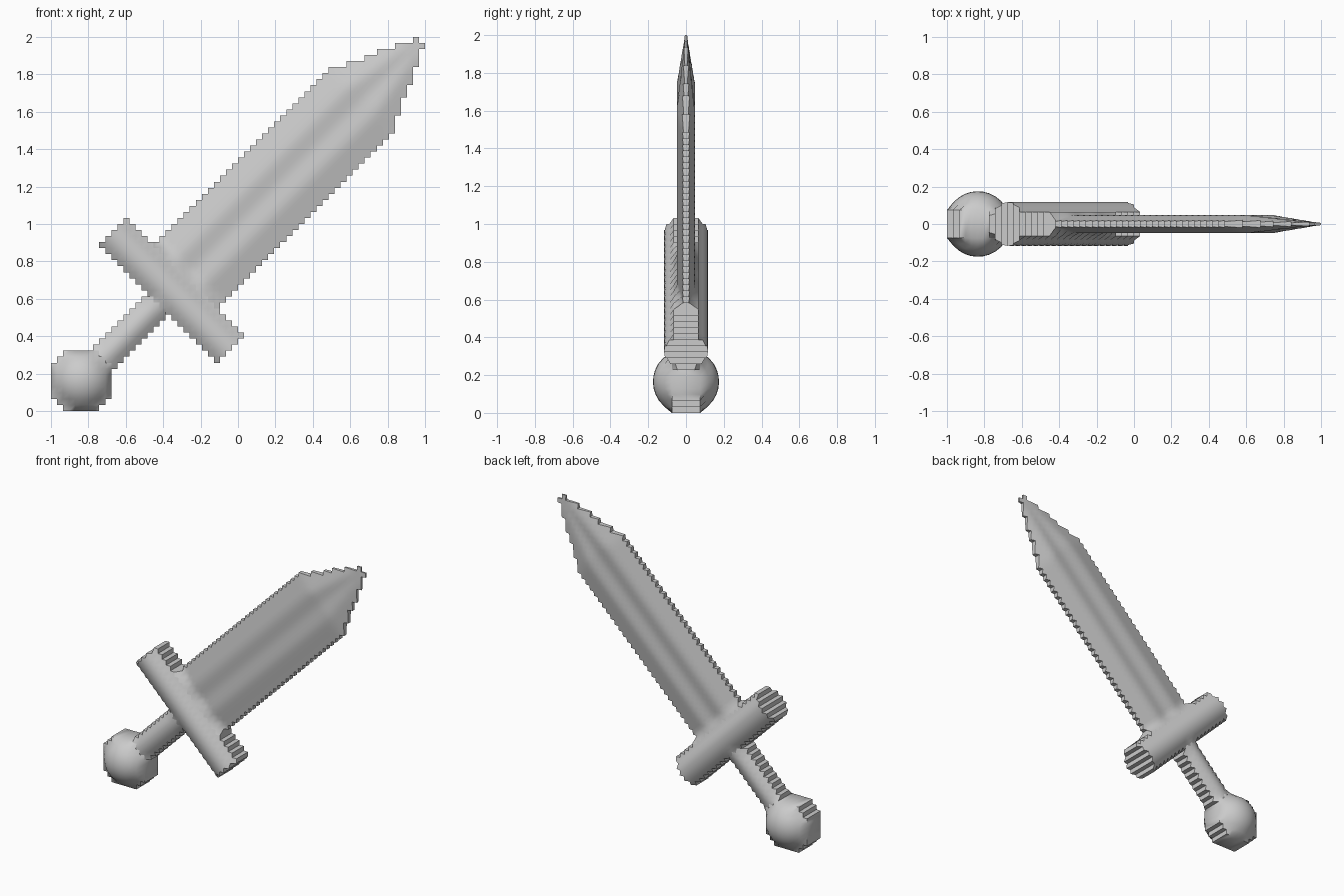
import bpy
import bmesh
from math import sqrt, radians

if "Cube" in bpy.data.objects:
    bpy.data.objects.remove(bpy.data.objects["Cube"], do_unlink=True)

CELLS = 62                 # stepped outline resolution
STEP = 2 / CELLS
POMMEL = (-0.835, 0.165)   # x, z of the ball
BALL = 0.172
GUARD_U = -0.51            # guard position along the sword axis
SHOULDER, TIP = 0.92, 1.38

steel = bpy.data.materials.new("light_grey")
steel.use_nodes = True
steel.diffuse_color = (0.6, 0.6, 0.6, 1)
bsdf = steel.node_tree.nodes["Principled BSDF"]
bsdf.inputs["Base Color"].default_value = (0.6, 0.6, 0.6, 1)
bsdf.inputs["Roughness"].default_value = 0.6


def axis_coords(x, z):
    """Distance along the diagonal sword axis, and across it."""
    return (x + z - 1) / sqrt(2), (z - 1 - x) / sqrt(2)


def dome(radius, d, floor):
    return max(floor, sqrt(max(0, radius * radius - d * d)))


def ball_distance(x, z):
    return sqrt((x - POMMEL[0]) ** 2 + (z - POMMEL[1]) ** 2)


# Outline of each part; m is a margin around it
def in_pommel(x, z, m=0):
    return ball_distance(x, z) < BALL + m


def in_guard(x, z, m=0):
    u, v = axis_coords(x, z)
    return abs(u - GUARD_U) < 0.1 + m and abs(v) < 0.44 + m


def in_grip(x, z, m=0):
    u, v = axis_coords(x, z)
    return -1.15 < u < GUARD_U and abs(v) < 0.08 + m


def in_blade(x, z, m=0):
    u, v = axis_coords(x, z)
    taper = max(0, (u - SHOULDER) / (TIP - SHOULDER))
    return GUARD_U < u < TIP + m and abs(v) < 0.24 - 0.215 * taper + m


# Half thickness of each part
def pommel_height(x, z):
    return dome(0.175, ball_distance(x, z), 0.075)


def guard_height(x, z):
    return dome(0.117, axis_coords(x, z)[0] - GUARD_U, 0.065)


def grip_height(x, z):
    return dome(0.088, axis_coords(x, z)[1], 0.045)


def blade_height(x, z):
    u, v = axis_coords(x, z)
    width = 0.25 - 0.2 * max(0, (u - SHOULDER) / (TIP - SHOULDER))
    t = min(1, abs(v) / max(width, 0.03))
    # central groove, ridge, then a bevel to the edge
    h = 0.037 + 0.013 * t / 0.4 if t < 0.4 else 0.05 - 0.036 * (t - 0.4) / 0.6
    return max(0.006, h * min(1, (1.45 - u) / 0.5))


PARTS = {
    "guard": (in_guard, guard_height),
    "pommel": (in_pommel, pommel_height),
    "grip": (in_grip, grip_height),
    "blade": (in_blade, blade_height),
}

# Give every cell to the first part that covers it
owner = {}
for i in range(CELLS):
    for k in range(CELLS):
        x, z = -1 + (i + 0.5) * STEP, (k + 0.5) * STEP
        for name, (inside, _) in PARTS.items():
            if inside(x, z):
                owner[i, k] = name
                break


def half_thickness(x, z):
    return max([0.006] + [height(x, z) for inside, height in PARTS.values()
                          if inside(x, z, 0.024)])


def build_part(name):
    bm = bmesh.new()
    cache = {}

    def vert(i, k, side):
        key = (i, k, side)
        if key not in cache:
            x, z = -1 + i * STEP, k * STEP
            cache[key] = bm.verts.new((x, side * half_thickness(x, z), z))
        return cache[key]

    for (i, k), part in owner.items():
        if part != name:
            continue
        ring = [(i, k), (i + 1, k), (i + 1, k + 1), (i, k + 1)]
        bm.faces.new([vert(*c, -1) for c in ring])
        bm.faces.new([vert(*c, 1) for c in reversed(ring)])
        # stepped rim wherever the outline ends
        beside = [(i, k - 1), (i + 1, k), (i, k + 1), (i - 1, k)]
        for n, cell in enumerate(beside):
            if cell not in owner:
                a, b = ring[n], ring[(n + 1) % 4]
                bm.faces.new([vert(*b, -1), vert(*a, -1), vert(*a, 1), vert(*b, 1)])

    mesh = bpy.data.meshes.new(name)
    bm.to_mesh(mesh)
    bm.free()
    mesh.materials.append(steel)
    mesh.polygons.foreach_set("use_smooth", [True] * len(mesh.polygons))
    mesh.set_sharp_from_angle(angle=radians(50))
    bpy.context.collection.objects.link(bpy.data.objects.new(name, mesh))


for part_name in PARTS:
    build_part(part_name)
